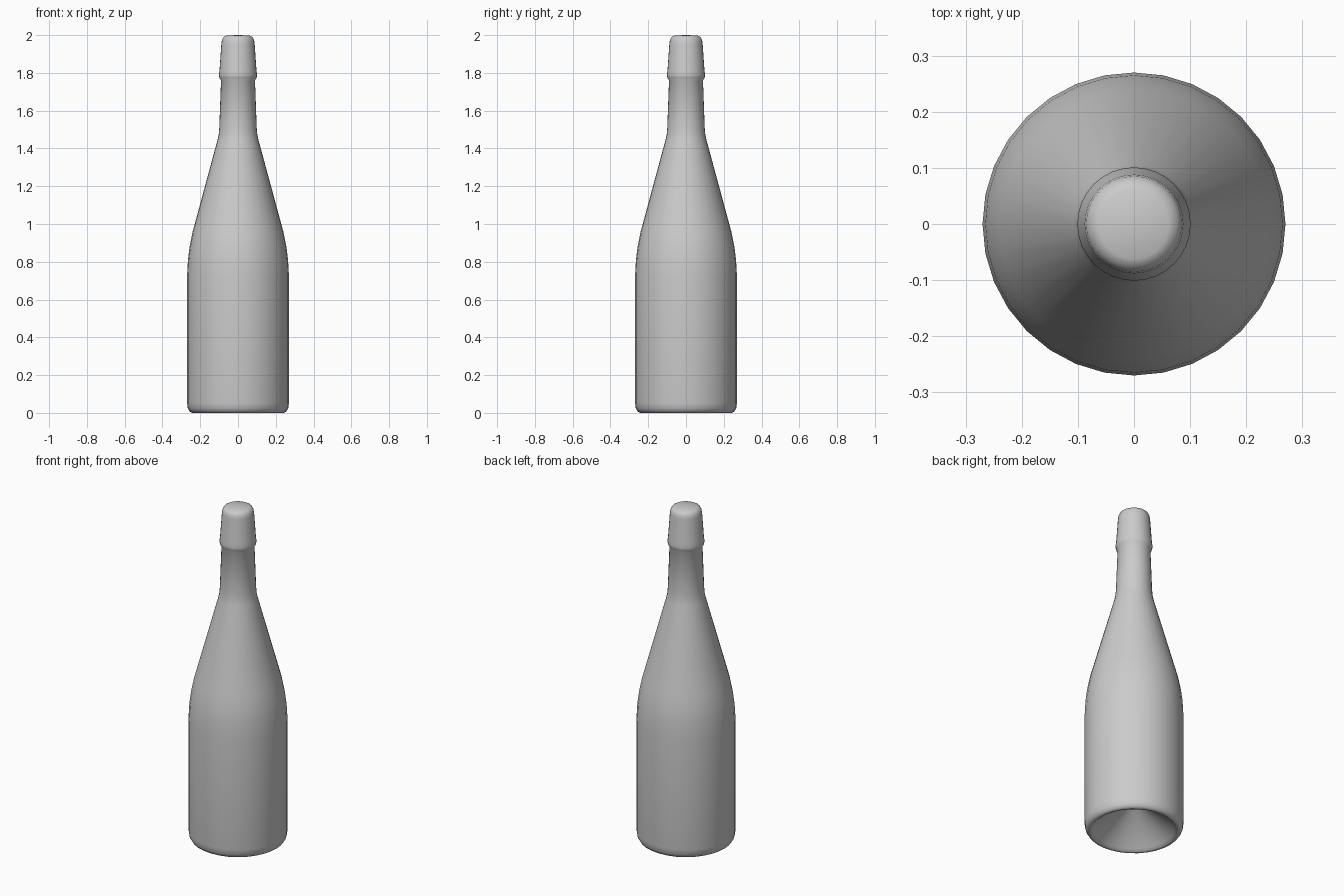
import bpy, bmesh, math

if "Cube" in bpy.data.objects:
    bpy.data.objects.remove(bpy.data.objects["Cube"])

# Bottle profile (radius, height), from the hollow base apex up to the top of the cap
PROFILE = [
    (0.0, 0.18), (0.035, 0.17), (0.22, 0.015),                     # hollow base
    (0.232, 0.003), (0.243, 0.0), (0.256, 0.007), (0.266, 0.025), (0.27, 0.055),  # foot
    (0.27, 0.72), (0.265, 0.81), (0.256, 0.88), (0.24, 0.96),      # body, shoulder
    (0.107, 1.45), (0.102, 1.475), (0.099, 1.51), (0.09, 1.76),    # neck
    (0.099, 1.775), (0.101, 1.79), (0.098, 1.81),                  # collar
    (0.088, 1.955), (0.085, 1.975), (0.077, 1.99), (0.062, 1.998), (0.0, 2.0),    # cap
]
SIDES = 32


def lathe(name, profile, sides):
    bm = bmesh.new()
    verts = [bm.verts.new((r, 0, z)) for r, z in profile]
    edges = [bm.edges.new(pair) for pair in zip(verts, verts[1:])]
    bmesh.ops.spin(bm, geom=verts + edges, cent=(0, 0, 0), axis=(0, 0, 1),
                   angle=math.tau, steps=sides, use_duplicate=False)
    bmesh.ops.remove_doubles(bm, verts=bm.verts, dist=1e-4)
    bmesh.ops.recalc_face_normals(bm, faces=bm.faces)
    mesh = bpy.data.meshes.new(name)
    bm.to_mesh(mesh)
    bm.free()
    obj = bpy.data.objects.new(name, mesh)
    bpy.context.collection.objects.link(obj)
    return obj


# Bottle
bottle = lathe("bottle", PROFILE, SIDES)
bpy.context.view_layer.objects.active = bottle
bottle.select_set(True)
bpy.ops.object.shade_smooth_by_angle(angle=math.radians(60))
